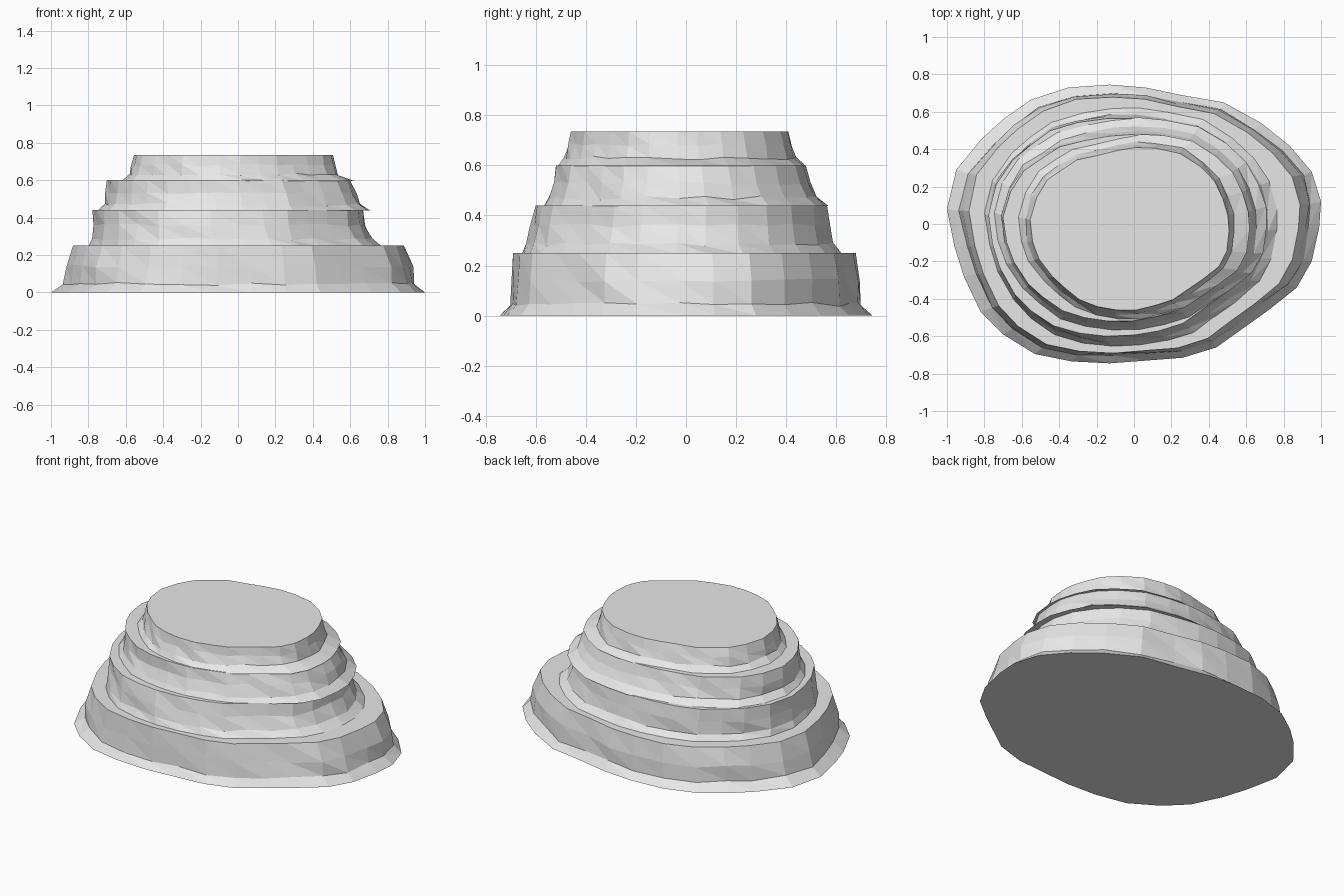
import bpy, bmesh, math, random

if "Cube" in bpy.data.objects:
    bpy.data.objects.remove(bpy.data.objects["Cube"])

random.seed(4)

stone = bpy.data.materials.new("pale grey stone")
stone.diffuse_color = (0.8, 0.8, 0.8, 1)
stone.use_nodes = True
stone.node_tree.nodes["Principled BSDF"].inputs["Base Color"].default_value = stone.diffuse_color

# Plan outlines: broad lopsided foot and rounder summit
FOOT = [(1, .12), (.99, -.02), (.95, -.2), (.87, -.34), (.72, -.46), (.58, -.56),
        (.44, -.66), (.26, -.715), (.07, -.73), (-.13, -.745), (-.33, -.735),
        (-.53, -.695), (-.7, -.59), (-.82, -.47), (-.91, -.28), (-.96, -.12),
        (-1, .08), (-.95, .29), (-.82, .45), (-.7, .56), (-.55, .665), (-.35, .73),
        (-.13, .745), (.06, .73), (.25, .69), (.48, .65), (.68, .54), (.83, .42), (.95, .28)]
SUMMIT = [(.51, -.03), (.49, -.2), (.35, -.31), (.2, -.41), (.03, -.46), (-.15, -.46),
          (-.3, -.4), (-.42, -.3), (-.52, -.17), (-.56, -.03), (-.54, .1), (-.47, .23),
          (-.31, .34), (-.13, .38), (-.02, .41), (.17, .4), (.3, .36), (.43, .23), (.5, .08)]


def fit(points, x0, x1, y0, y1):
    """Stretch a closed outline to the given extents."""
    xs, ys = [p[0] for p in points], [p[1] for p in points]
    return [(x0 + (x - min(xs)) / (max(xs) - min(xs)) * (x1 - x0),
             y0 + (y - min(ys)) / (max(ys) - min(ys)) * (y1 - y0)) for x, y in points]


def radius_at(points, angle):
    """Distance from the centre to the outline along an angle."""
    c, s = math.cos(angle), math.sin(angle)
    for (ax, ay), (bx, by) in zip(points, points[1:] + points[:1]):
        dx, dy = bx - ax, by - ay
        det = s * dx - c * dy
        if abs(det) < 1e-9:
            continue
        r = (ay * dx - ax * dy) / det
        u = (c * ay - s * ax) / det
        if -1e-6 <= u <= 1 + 1e-6 and r > 0:
            return r
    return 1.0


foot_unit = fit(FOOT, -1, 1, -1, 1)
summit_unit = fit(SUMMIT, -1, 1, -1, 1)


def outline(mix):
    """Blend of the foot (0) and summit (1) outlines, same point count."""
    pts = []
    for x, y in foot_unit:
        a = math.atan2(y, x)
        r = math.hypot(x, y) * (1 - mix) + radius_at(summit_unit, a) * mix
        pts.append((r * math.cos(a), r * math.sin(a)))
    return pts


def ledge(name, mix, rows, rough):
    """Loft a tier of rock through rows of (z, x0, x1, y0, y1)."""
    bm = bmesh.new()
    rings = []
    for i, (z, *box) in enumerate(rows):
        inner = 0 < i < len(rows) - 1
        ring = []
        for x, y in fit(outline(mix), *box):
            k = 1 + random.uniform(-rough, rough * 0.6) * (1 if inner else 0.3 * (z > 0))
            dz = random.uniform(-.008, .008) if inner else 0
            ring.append(bm.verts.new((x * k, y * k, z + dz)))
        rings.append(ring)
    n = len(FOOT)
    for low, high in zip(rings, rings[1:]):
        for i in range(n):
            j = (i + 1) % n
            bm.faces.new((low[i], low[j], high[j]))
            bm.faces.new((low[i], high[j], high[i]))
    bm.faces.new(rings[0])
    bm.faces.new(rings[-1])
    bmesh.ops.recalc_face_normals(bm, faces=bm.faces)
    mesh = bpy.data.meshes.new(name)
    bm.to_mesh(mesh)
    bm.free()
    mesh.materials.append(stone)
    bpy.context.collection.objects.link(bpy.data.objects.new(name, mesh))


# Four stepped tiers, each with a flared foot
ledge("bottom_ledge", 0, [(0, -1, 1, -.745, .745), (.045, -.935, .95, -.71, .70),
                          (.14, -.92, .935, -.705, .70), (.25, -.885, .89, -.69, .68)], .012)
ledge("lower_ledge", .4, [(.245, -.80, .77, -.655, .625), (.285, -.785, .715, -.635, .585),
                          (.36, -.775, .68, -.62, .575), (.44, -.78, .67, -.60, .565)], .014)
ledge("upper_ledge", .7, [(.437, -.75, .71, -.57, .57), (.47, -.71, .66, -.55, .525),
                          (.53, -.705, .635, -.53, .50), (.60, -.70, .60, -.52, .48)], .014)
ledge("top_ledge", 1, [(.597, -.62, .62, -.51, .48), (.63, -.585, .54, -.485, .44),
                       (.68, -.57, .52, -.47, .425), (.735, -.555, .51, -.46, .41)], .012)
